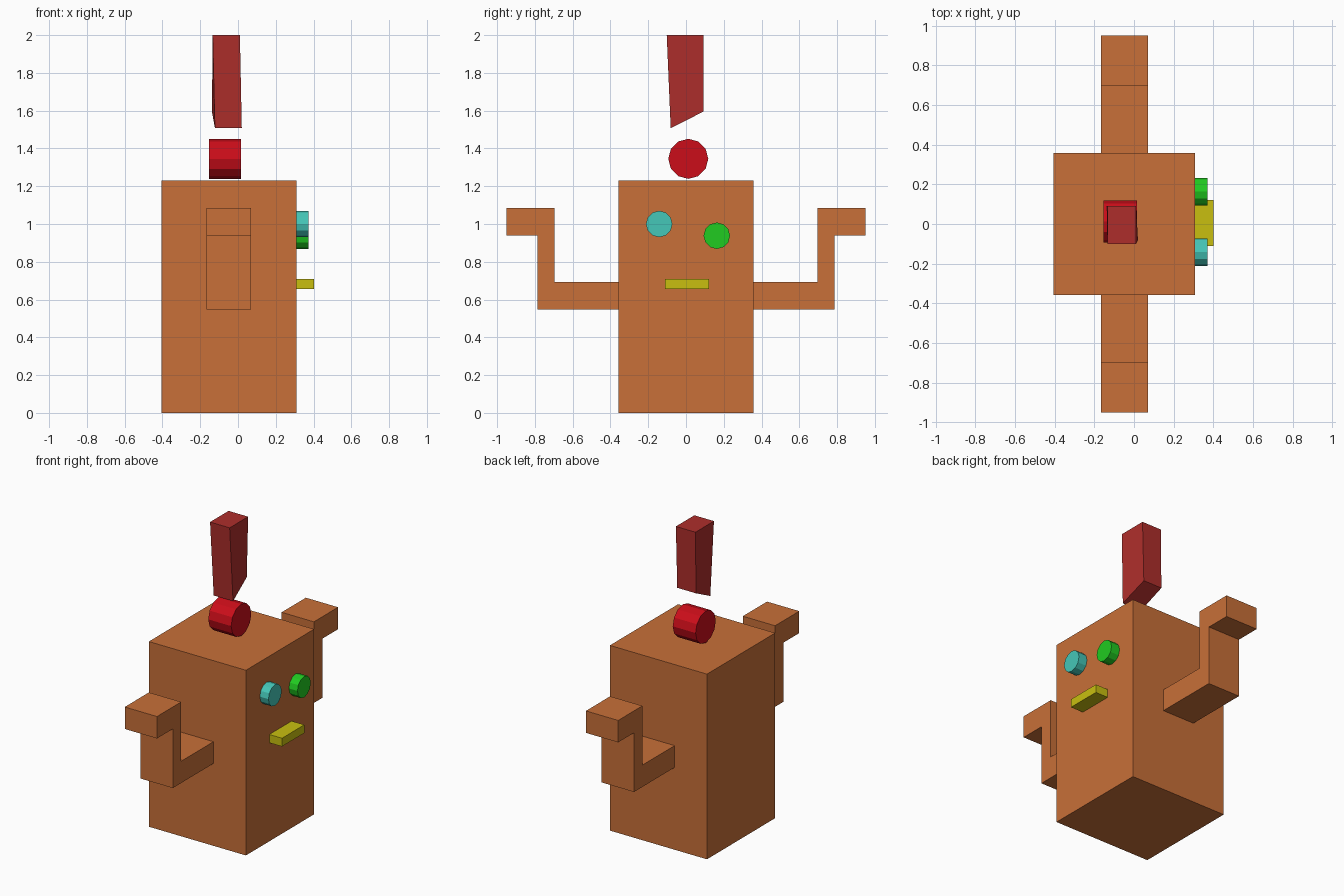
import bpy, math
from mathutils import Matrix

if "Cube" in bpy.data.objects:
    bpy.data.objects.remove(bpy.data.objects["Cube"])


def material(name, rgb):
    m = bpy.data.materials.new(name)
    m.diffuse_color = (*rgb, 1)
    m.use_nodes = True
    m.node_tree.nodes["Principled BSDF"].inputs["Base Color"].default_value = m.diffuse_color
    return m


ORANGE = material("orange", (0.58, 0.16, 0.04))
RED = material("red", (0.60, 0.004, 0.01))
DARK_RED = material("dark_red", (0.42, 0.027, 0.024))
CYAN = material("cyan", (0.06, 0.57, 0.48))
GREEN = material("green", (0.015, 0.60, 0.015))
YELLOW = material("yellow", (0.58, 0.52, 0.005))


def mesh_object(name, verts, faces, mat):
    me = bpy.data.meshes.new(name)
    me.from_pydata(verts, [], faces)
    me.materials.append(mat)
    ob = bpy.data.objects.new(name, me)
    bpy.context.collection.objects.link(ob)
    return ob


def prism(name, start, end, mat):
    """Solid between two matching loops; start must wind outward-reversed."""
    n = len(start)
    faces = [tuple(reversed(range(n))), tuple(range(n, 2 * n))]
    faces += [(i, (i + 1) % n, n + (i + 1) % n, n + i) for i in range(n)]
    return mesh_object(name, start + end, faces, mat)


def extrude_x(name, yz, x0, x1, mat):
    return prism(name, [(x0, y, z) for y, z in yz], [(x1, y, z) for y, z in yz], mat)


def box(name, x0, x1, y0, y1, z0, z1, mat):
    return extrude_x(name, [(y0, z0), (y1, z0), (y1, z1), (y0, z1)], x0, x1, mat)


def disc(name, x0, x1, y, z, r, mat, sides=12):
    ring = [(y + r * math.cos(2 * math.pi * i / sides),
             z + r * math.sin(2 * math.pi * i / sides)) for i in range(sides)]
    return extrude_x(name, ring, x0, x1, mat)


# Body
box("body", -0.405, 0.309, -0.358, 0.358, 0, 1.231, ORANGE)

# Bent arms, the second mirrored across y
arm = [(0.35, 0.547), (0.785, 0.547), (0.785, 0.94), (0.951, 0.94),
       (0.951, 1.086), (0.697, 1.086), (0.697, 0.692), (0.35, 0.692)]
extrude_x("arm_right", arm, -0.167, 0.07, ORANGE)
extrude_x("arm_left", [(-y, z) for y, z in reversed(arm)], -0.167, 0.07, ORANGE)

# Face
disc("eye_cyan", 0.305, 0.372, -0.142, 1.0, 0.07, CYAN)
disc("eye_green", 0.305, 0.372, 0.163, 0.938, 0.07, GREEN)
box("mouth", 0.305, 0.402, -0.112, 0.122, 0.655, 0.71, YELLOW)

# Floating mark above the head: round dot and slanted, tapered bar
disc("mark_dot", -0.153, 0.015, 0.012, 1.345, 0.106, RED)
bottom = [(-0.122, -0.081, 1.507), (0.02, -0.081, 1.507),
          (0.0, 0.092, 1.595), (-0.138, 0.092, 1.595)]
top = [(-0.134, -0.102, 2.0), (0.01, -0.102, 2.0),
       (0.01, 0.092, 2.0), (-0.134, 0.092, 2.0)]
prism("mark_bar", bottom, top, DARK_RED)
